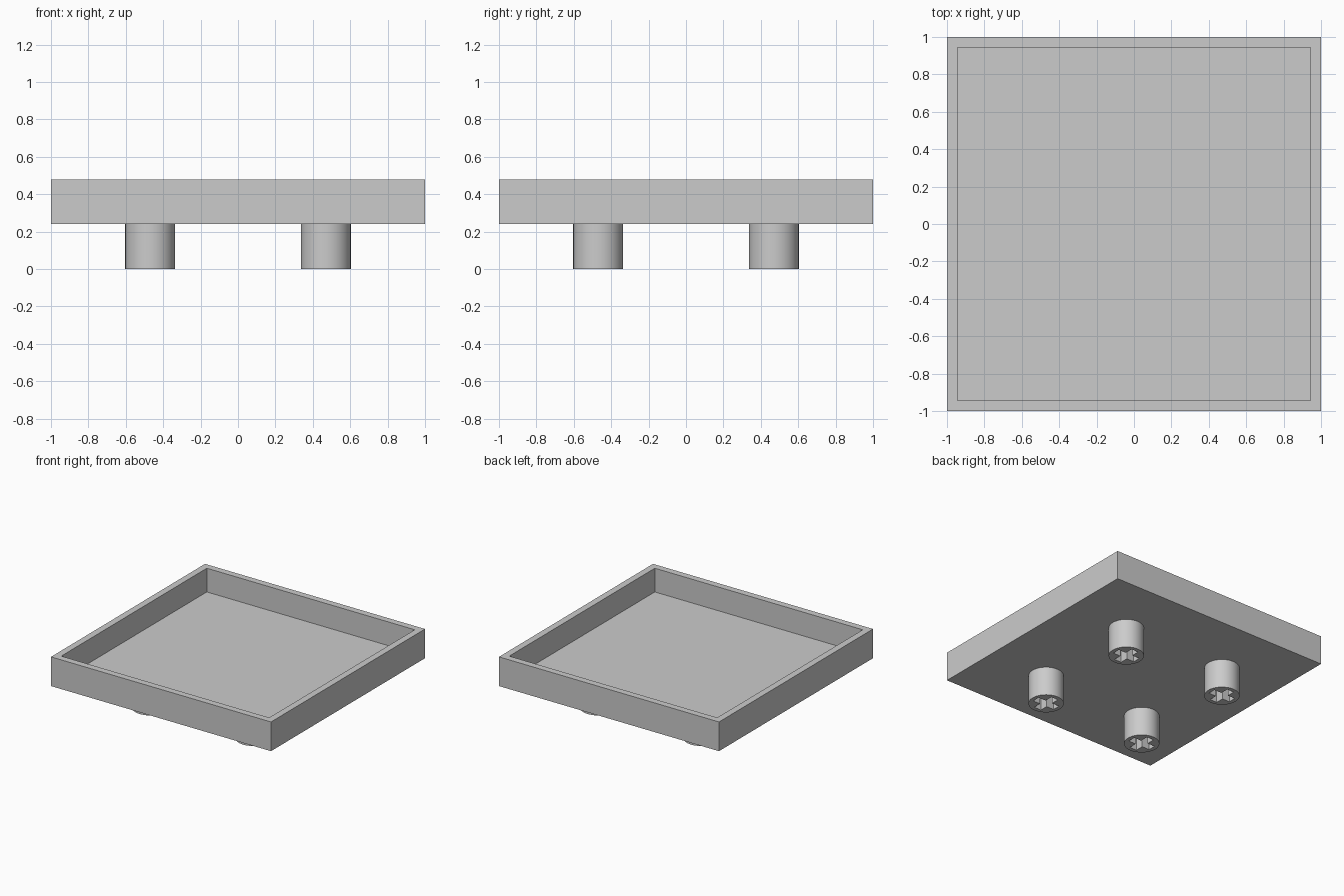
import bpy, bmesh, math

cube = bpy.data.objects.get("Cube")
if cube:
    bpy.data.objects.remove(cube, do_unlink=True)

GREY = (0.6, 0.6, 0.6, 1)
grey = bpy.data.materials.new("light grey")
grey.use_nodes = True
grey.diffuse_color = GREY
grey.node_tree.nodes["Principled BSDF"].inputs["Base Color"].default_value = GREY

HALF, WALL, BASE, TOP, FLOOR = 1.0, 0.055, 0.24, 0.48, 0.285
LEG_POS, LEG_R = 0.47, 0.133
ARM, SLOT = 0.1, 0.032


def finish(name, bm):
    bmesh.ops.recalc_face_normals(bm, faces=bm.faces)
    mesh = bpy.data.meshes.new(name)
    bm.to_mesh(mesh)
    bm.free()
    obj = bpy.data.objects.new(name, mesh)
    bpy.context.collection.objects.link(obj)
    mesh.materials.append(grey)
    return obj


def square(bm, half, z):
    return [bm.verts.new((sx * half, sy * half, z))
            for sx, sy in ((-1, -1), (1, -1), (1, 1), (-1, 1))]


# Open square tray: outer base, rim, inner floor
bm = bmesh.new()
rings = [square(bm, HALF, BASE), square(bm, HALF, TOP),
         square(bm, HALF - WALL, TOP), square(bm, HALF - WALL, FLOOR)]
for low, high in zip(rings, rings[1:]):
    for i in range(4):
        j = (i + 1) % 4
        bm.faces.new((low[i], low[j], high[j], high[i]))
bm.faces.new(rings[0])
bm.faces.new(rings[-1])
finish("tray", bm)


# Round leg with a cross-shaped socket in its underside
def leg(name, x, y):
    bm = bmesh.new()
    n = 48
    outer = [(LEG_R * math.cos(math.tau * i / n), LEG_R * math.sin(math.tau * i / n))
             for i in range(n)]
    # One arm end and inner corner, turned four times
    cross = []
    for k in range(4):
        c, s = round(math.cos(k * math.pi / 2)), round(math.sin(k * math.pi / 2))
        for px, py in ((ARM, -SLOT), (ARM, SLOT), (SLOT, SLOT)):
            cross.append((px * c - py * s, px * s + py * c))
    rim = []
    for loop in (outer, cross):
        low = [bm.verts.new((x + px, y + py, 0)) for px, py in loop]
        high = [bm.verts.new((x + px, y + py, BASE)) for px, py in loop]
        for i in range(len(loop)):
            j = (i + 1) % len(loop)
            side = bm.faces.new((low[i], low[j], high[j], high[i]))
            rim.append(side.edges[0])
    bmesh.ops.triangle_fill(bm, use_beauty=True, edges=rim)
    obj = finish(name, bm)
    bpy.ops.object.select_all(action="DESELECT")
    obj.select_set(True)
    bpy.context.view_layer.objects.active = obj
    bpy.ops.object.shade_smooth_by_angle(angle=math.radians(30))
    # Keep outer walls facing out and socket walls facing in
    for poly in obj.data.polygons:
        d = (poly.center.x - x, poly.center.y - y)
        if abs(poly.normal.z) < 0.5 and math.hypot(*d) > LEG_R * 0.9:
            if poly.normal.x * d[0] + poly.normal.y * d[1] < 0:
                obj.data.flip_normals()
            break


for side, sx in (("left", 1), ("right", -1)):
    for end, sy in (("front", -1), ("back", 1)):
        leg(f"{end}_{side}_leg", sx * LEG_POS, sy * LEG_POS)
